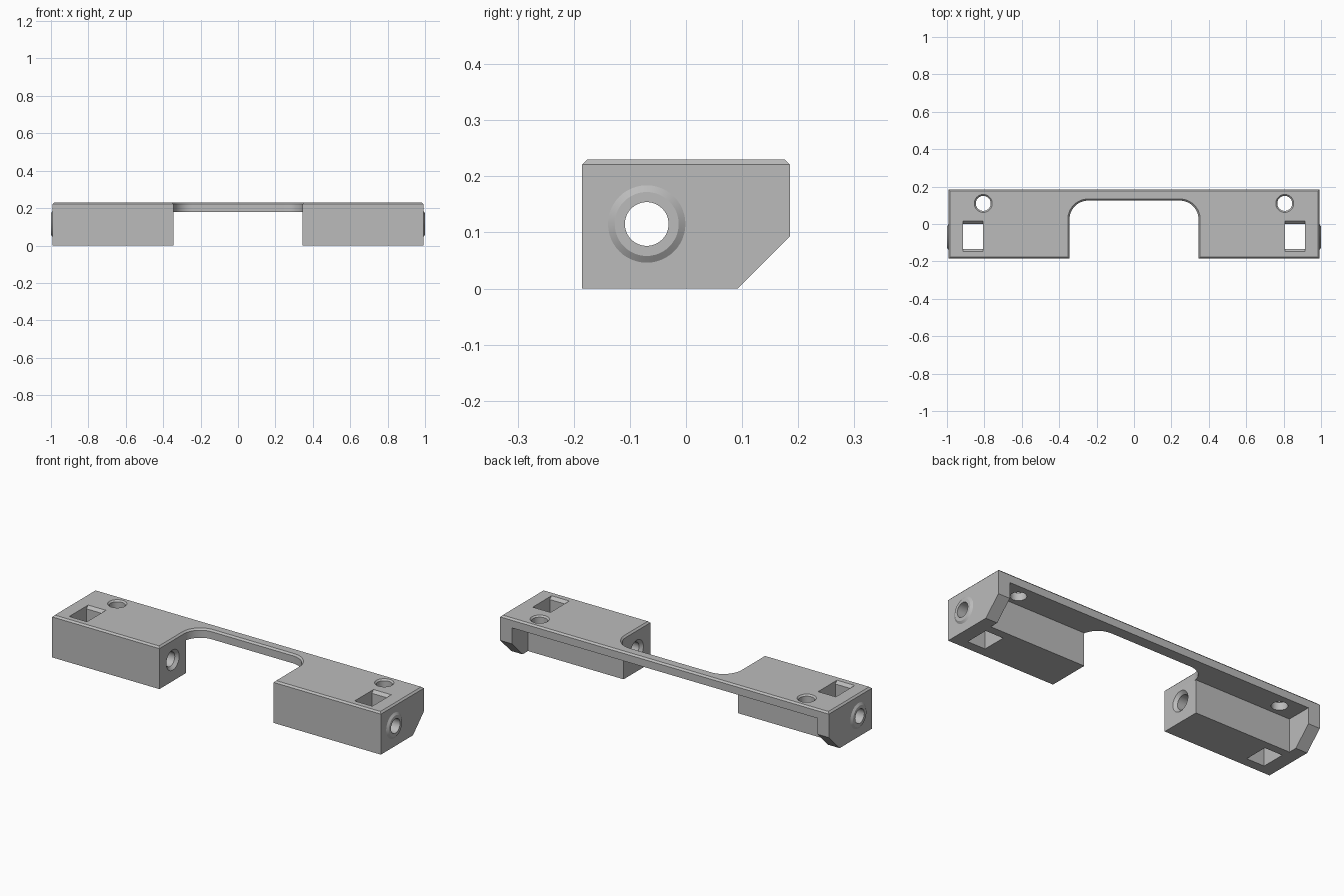
import bpy, bmesh, math
from mathutils import Matrix

if "Cube" in bpy.data.objects:
    bpy.data.objects.remove(bpy.data.objects["Cube"])

grey = bpy.data.materials.new("plain grey")
grey.diffuse_color = (0.5, 0.5, 0.5, 1)
grey.use_nodes = True
grey.node_tree.nodes["Principled BSDF"].inputs["Base Color"].default_value = grey.diffuse_color

END, DEPTH, TOP, INNER = 0.992, 0.185, 0.23, 0.345   # half length, half depth, height, gap half width


def make(name, bm):
    bmesh.ops.recalc_face_normals(bm, faces=bm.faces)
    mesh = bpy.data.meshes.new(name)
    bm.to_mesh(mesh)
    bm.free()
    mesh.materials.append(grey)
    ob = bpy.data.objects.new(name, mesh)
    bpy.context.collection.objects.link(ob)
    return ob


def loft(name, rings):
    """Closed solid through a stack of matching rings."""
    bm = bmesh.new()
    rows = [[bm.verts.new(p) for p in ring] for ring in rings]
    n = len(rows[0])
    for a, b in zip(rows, rows[1:]):
        for i in range(n):
            bm.faces.new((a[i], a[(i + 1) % n], b[(i + 1) % n], b[i]))
    bm.faces.new(rows[0])
    bm.faces.new(rows[-1])
    return make(name, bm)


def prism(name, profile, x0, x1):
    """Y-Z profile extruded along X."""
    return loft(name, [[(x, y, z) for y, z in profile] for x in (x0, x1)])


def turned(name, axis, u, v, steps, n=48):
    """Round solid along X or Z from (position, radius) steps."""
    rings = []
    for t, r in steps:
        ring = []
        for i in range(n):
            a = 2 * math.pi * i / n
            p, q = u + r * math.cos(a), v + r * math.sin(a)
            ring.append((t, p, q) if axis == "X" else (p, q, t))
        rings.append(ring)
    return loft(name, rings)


def combine(body, tool, operation):
    mod = body.modifiers.new(operation, "BOOLEAN")
    mod.operation, mod.object, mod.solver = operation, tool, "EXACT"
    bpy.context.view_layer.objects.active = body
    bpy.ops.object.modifier_apply(modifier=mod.name)
    bpy.data.objects.remove(tool)


def outline(d, z):
    """Plate outline with its rounded front gap, moved inward by d."""
    x, y, g, r = END - d, DEPTH - d, INNER + d, 0.1 + d
    right = [(x, y), (x, -y), (g, -y)]
    for i in range(13):
        a = math.pi / 2 * i / 12
        right.append((0.245 + r * math.cos(a), 0.025 + r * math.sin(a)))
    left = [(-px, py) for px, py in reversed(right)]
    return [(px, py, z) for px, py in right + left]


# Top plate with chamfered upper rim
body = loft("mounting_bracket", [outline(0, 0.18), outline(0, TOP - 0.009), outline(0.009, TOP)])

block = [(-DEPTH, 0), (0.045, 0), (0.045, 0.2), (-DEPTH, 0.2)]
wall = [(-DEPTH, 0), (0.092, 0), (DEPTH, 0.093), (DEPTH, 0.2), (-DEPTH, 0.2)]
window = [(-0.133, -0.05), (0, -0.05), (0, 0.215), (0.035, 0.25), (-0.168, 0.25), (-0.133, 0.215)]
AY, AZ = -0.07, 0.115   # bore axis

for s in (1, -1):
    # Hanging block, end wall and end boss
    combine(body, prism("block", block, s * INNER, s * 0.96), "UNION")
    combine(body, prism("end_wall", wall, s * 0.922, s * END), "UNION")
    combine(body, turned("boss", "X", AY, AZ,
                         [(s * 0.97, 0.069), (s * END, 0.069), (s * 1.0, 0.057)]), "UNION")
    # Long bore with a countersunk inner mouth
    combine(body, turned("bore", "X", AY, AZ,
                         [(s * 0.335, 0.066), (s * 0.36, 0.039), (s * 1.05, 0.039)]), "DIFFERENCE")
    # Rectangular window with sloped front and back lips
    combine(body, prism("window", window, s * 0.808, s * 0.915), "DIFFERENCE")
    # Countersunk screw hole
    combine(body, turned("screw_hole", "Z", s * 0.806, 0.11,
                         [(0.1, 0.04), (0.222, 0.04), (0.242, 0.06)]), "DIFFERENCE")

# Smooth curved walls, keep edges sharp
bpy.ops.object.select_all(action="DESELECT")
body.select_set(True)
bpy.context.view_layer.objects.active = body
bpy.ops.object.shade_smooth_by_angle(angle=math.radians(25))
